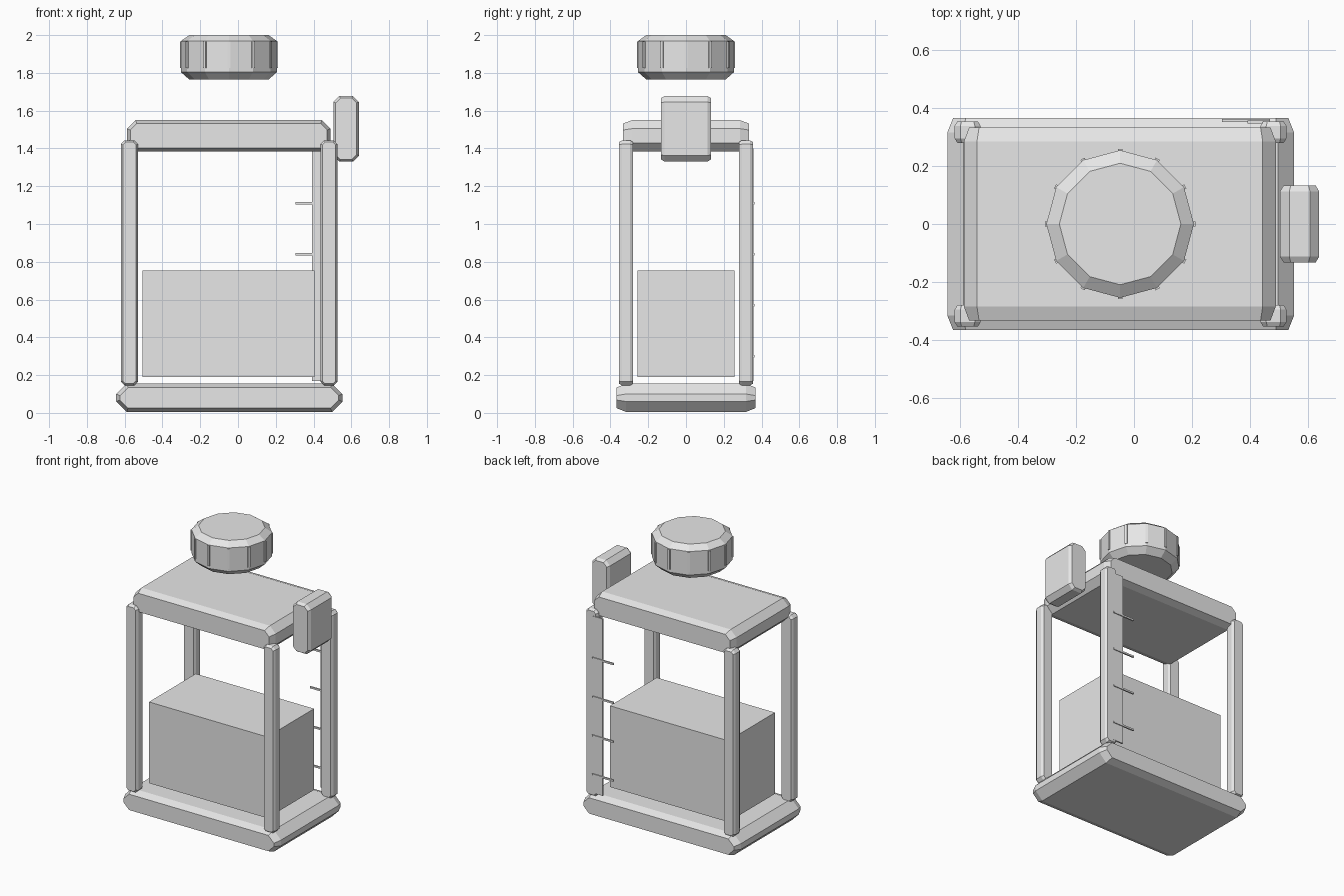
import bpy, math
from mathutils import Vector

if "Cube" in bpy.data.objects:
    bpy.data.objects.remove(bpy.data.objects["Cube"])

grey = bpy.data.materials.new("plain grey")
grey.diffuse_color = (0.8, 0.8, 0.8, 1)
grey.use_nodes = True
grey.node_tree.nodes["Principled BSDF"].inputs["Base Color"].default_value = grey.diffuse_color


def make(name, verts, faces):
    mesh = bpy.data.meshes.new(name)
    mesh.from_pydata(verts, [], faces)
    mesh.materials.append(grey)
    obj = bpy.data.objects.new(name, mesh)
    bpy.context.collection.objects.link(obj)
    return obj


def loft(name, rings):
    """Closed solid through rings of equal vertex count."""
    n = len(rings[0])
    verts = [v for r in rings for v in r]
    faces = [tuple(range(n))[::-1], tuple(range(len(verts) - n, len(verts)))]
    for k in range(len(rings) - 1):
        for i in range(n):
            j = (i + 1) % n
            faces.append((k * n + i, k * n + j, (k + 1) * n + j, (k + 1) * n + i))
    return make(name, verts, faces)


def octagon(x0, x1, z0, z1, c, inset, y):
    """Cut-corner rectangle in the xz plane, shrunk evenly by inset."""
    c -= inset * (2 - math.sqrt(2))
    x0, x1, z0, z1 = x0 + inset, x1 - inset, z0 + inset, z1 - inset
    pts = [(x0 + c, z0), (x0, z0 + c), (x0, z1 - c), (x0 + c, z1),
           (x1 - c, z1), (x1, z1 - c), (x1, z0 + c), (x1 - c, z0)]
    return [(x, y, z) for x, z in pts]


def slab(name, x, y, z, cut, inset, depth):
    """Cut-corner profile run along y, with bevelled ends."""
    steps = [(y[0], inset), (y[0] + depth, 0), (y[1] - depth, 0), (y[1], inset)]
    return loft(name, [octagon(*x, *z, cut, i, yy) for yy, i in steps])


def box(name, x, y, z):
    ring = lambda zz: [(x[0], y[0], zz), (x[1], y[0], zz), (x[1], y[1], zz), (x[0], y[1], zz)]
    return loft(name, [ring(z[0]), ring(z[1])])


# Base and top plates
slab("base_plate", (-0.645, 0.553), (-0.367, 0.367), (0.005, 0.155), 0.055, 0.02, 0.05)
slab("top_plate", (-0.588, 0.49), (-0.333, 0.333), (1.385, 1.55), 0.045, 0.018, 0.048)

# Corner posts
for side, x in (("left", (-0.62, -0.53)), ("right", (0.437, 0.527))):
    for end, y in (("front", (-0.355, -0.28)), ("back", (0.28, 0.355))):
        slab(f"{end}_{side}_post", x, y, (0.145, 1.443), 0.02, 0.01, 0.016)

# Inner block
box("inner_block", (-0.505, 0.405), (-0.257, 0.257), (0.19, 0.755))

# Level gauge on the back
box("gauge_strip", (0.392, 0.47), (0.347, 0.357), (0.17, 1.40))
for i in range(4):
    z = 0.30 + 0.27 * i
    box(f"gauge_mark_{i + 1}", (0.305, 0.47), (0.353, 0.363), (z - 0.006, z + 0.006))

# Side clip
slab("side_clip", (0.505, 0.64), (-0.133, 0.133), (1.33, 1.678), 0.032, 0.012, 0.02)

# Twelve-sided cap with grip ribs
CX = -0.048
cap = [(0.21, 1.765), (0.255, 1.805), (0.255, 1.968), (0.21, 2.0)]
loft("cap", [[(CX + r * math.cos(a), r * math.sin(a), z)
              for a in (math.pi * k / 6 for k in range(12))] for r, z in cap])
for k in range(12):
    a = math.pi * k / 6
    rib = box(f"cap_rib_{k + 1}", (0.24, 0.26), (-0.008, 0.008), (1.825, 1.965))
    rib.location = Vector((CX, 0, 0))
    rib.rotation_euler.z = a

# Consistent outward normals
import bmesh
for obj in bpy.data.objects:
    bm = bmesh.new()
    bm.from_mesh(obj.data)
    bmesh.ops.recalc_face_normals(bm, faces=bm.faces)
    bm.to_mesh(obj.data)
    bm.free()
